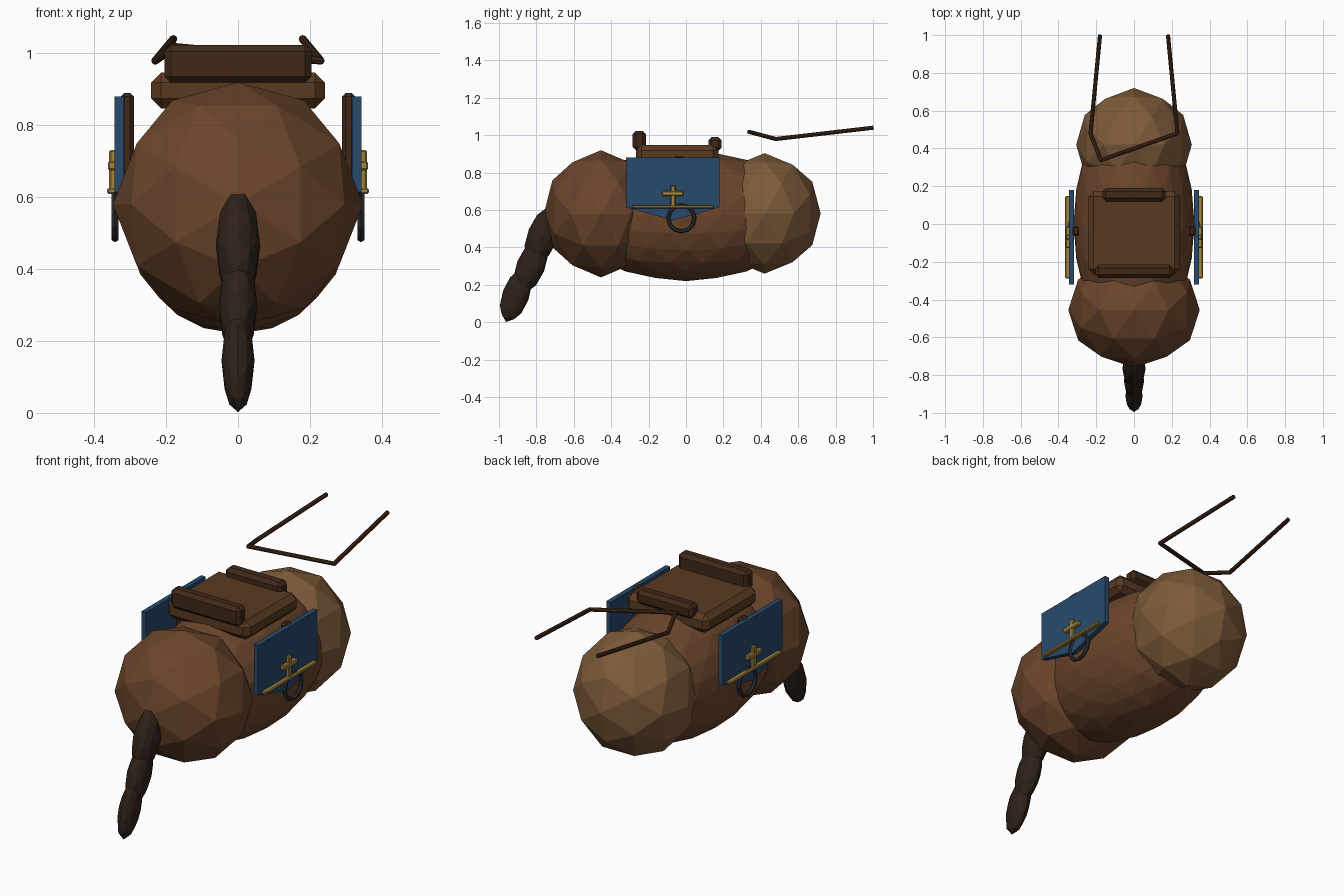
import bpy, bmesh, math
from mathutils import Matrix, Vector

if "Cube" in bpy.data.objects:
    bpy.data.objects.remove(bpy.data.objects["Cube"])


def material(name, hex_code):
    rgb = [int(hex_code[i:i + 2], 16) / 255 for i in (0, 2, 4)]
    lin = [c / 12.92 if c < 0.04045 else ((c + 0.055) / 1.055) ** 2.4 for c in rgb]
    m = bpy.data.materials.new(name)
    m.diffuse_color = (*lin, 1)
    m.use_nodes = True
    m.node_tree.nodes["Principled BSDF"].inputs["Base Color"].default_value = m.diffuse_color
    return m


COAT = material("coat", "6b452b")
CHEST = material("chest_coat", "7d5a39")
HAIR = material("tail_hair", "2e2119")
LEATHER = material("leather", "5a3a20")
DARK = material("dark_leather", "412818")
CLOTH = material("blue_cloth", "274a6b")
GOLD = material("gold", "a4853c")
IRON = material("iron", "2a2c30")


def finish(name, bm, mat):
    bmesh.ops.recalc_face_normals(bm, faces=bm.faces)
    me = bpy.data.meshes.new(name)
    bm.to_mesh(me)
    bm.free()
    me.materials.append(mat)
    ob = bpy.data.objects.new(name, me)
    bpy.context.collection.objects.link(ob)
    return ob


def ellipsoid(name, loc, radii, mat, level=2, tilt=0):
    bm = bmesh.new()
    bmesh.ops.create_icosphere(bm, subdivisions=level, radius=1)
    # turn the icosphere so that edge midpoints lie on the axes
    bm.transform(Matrix.Rotation(math.radians(-31.717), 4, 'Y'))
    bm.transform(Matrix.Translation(loc) @ Matrix.Rotation(math.radians(tilt), 4, 'X')
                 @ Matrix.Diagonal((*radii, 1)))
    return finish(name, bm, mat)


def box(name, loc, size, mat, bevel=0.0):
    bm = bmesh.new()
    bmesh.ops.create_cube(bm, size=1)
    bm.transform(Matrix.Translation(loc) @ Matrix.Diagonal((*size, 1)))
    if bevel:
        bmesh.ops.bevel(bm, geom=bm.edges[:], offset=bevel, segments=1, affect='EDGES')
    return finish(name, bm, mat)


def rods(name, points, radius, mat, sides=8):
    bm = bmesh.new()
    for a, b in zip(points, points[1:]):
        a, b = Vector(a), Vector(b)
        d = b - a
        m = Matrix.Translation((a + b) / 2) @ d.to_track_quat('Z', 'Y').to_matrix().to_4x4()
        bmesh.ops.create_cone(bm, cap_ends=True, segments=sides, radius1=radius,
                              radius2=radius, depth=d.length + radius * 0.6, matrix=m)
    return finish(name, bm, mat)


def ring(name, loc, major, minor, mat, n=12, k=6):
    bm = bmesh.new()
    rows = []
    for i in range(n):
        a = 2 * math.pi * i / n
        row = []
        for j in range(k):
            b = 2 * math.pi * j / k
            r = major + minor * math.cos(b)
            row.append(bm.verts.new((loc[0] + minor * math.sin(b),
                                     loc[1] + r * math.cos(a), loc[2] + r * math.sin(a))))
        rows.append(row)
    for i in range(n):
        p, q = rows[i], rows[(i + 1) % n]
        for j in range(k):
            bm.faces.new((p[j], q[j], q[(j + 1) % k], p[(j + 1) % k]))
    return finish(name, bm, mat)


def panel(name, x0, x1, outline, mat):
    bm = bmesh.new()
    face = bm.faces.new([bm.verts.new((x0, y, z)) for y, z in outline])
    ext = bmesh.ops.extrude_face_region(bm, geom=[face])
    moved = [v for v in ext["geom"] if isinstance(v, bmesh.types.BMVert)]
    bmesh.ops.translate(bm, verts=moved, vec=(x1 - x0, 0, 0))
    return finish(name, bm, mat)


# Body
ellipsoid("barrel", (0, 0, 0.57), (0.32, 0.62, 0.35), COAT, level=3)
ellipsoid("rump", (0, -0.455, 0.58), (0.348, 0.305, 0.34), COAT)
ellipsoid("chest", (0, 0.42, 0.582), (0.306, 0.30, 0.322), CHEST)

# Tail: overlapping tapering lumps
ellipsoid("tail_upper", (0, -0.765, 0.465), (0.062, 0.082, 0.17), HAIR, tilt=-22)
ellipsoid("tail_middle", (0, -0.83, 0.30), (0.054, 0.076, 0.16), HAIR, tilt=-22)
ellipsoid("tail_lower", (0, -0.91, 0.145), (0.046, 0.072, 0.152), HAIR, tilt=-20)

# Saddle
box("saddle_seat", (0, -0.047, 0.897), (0.484, 0.44, 0.10), LEATHER, 0.028)
box("saddle_cantle", (0, -0.25, 0.971), (0.41, 0.07, 0.105), DARK, 0.018)
box("saddle_pommel", (0, 0.155, 0.953), (0.332, 0.072, 0.075), DARK, 0.018)

# Saddle cloths, straps, trims and stirrups on both sides
outline = [(-0.32, 0.88), (0.18, 0.88), (0.18, 0.615), (-0.07, 0.545), (-0.32, 0.615)]
for s, side in ((-1, "left"), (1, "right")):
    panel(f"saddle_cloth_{side}", s * 0.317, s * 0.343, outline, CLOTH)
    box(f"stirrup_strap_{side}", (s * 0.308, -0.037, 0.74), (0.036, 0.055, 0.30), DARK, 0.01)
    ring(f"stirrup_ring_{side}", (s * 0.342, -0.025, 0.556), 0.07, 0.011, IRON)
    box(f"cloth_trim_{side}", (s * 0.352, -0.07, 0.617), (0.024, 0.436, 0.016), GOLD, 0.004)
    box(f"emblem_upright_{side}", (s * 0.349, -0.07, 0.676), (0.02, 0.026, 0.112), GOLD, 0.005)
    box(f"emblem_crossbar_{side}", (s * 0.350, -0.07, 0.688), (0.024, 0.115, 0.026), GOLD, 0.005)

# Reins
rods("reins", [(-0.18, 0.998, 1.04), (-0.23, 0.48, 0.98), (-0.175, 0.338, 1.018),
               (0.23, 0.48, 0.98), (0.18, 0.998, 1.04)], 0.011, DARK)
